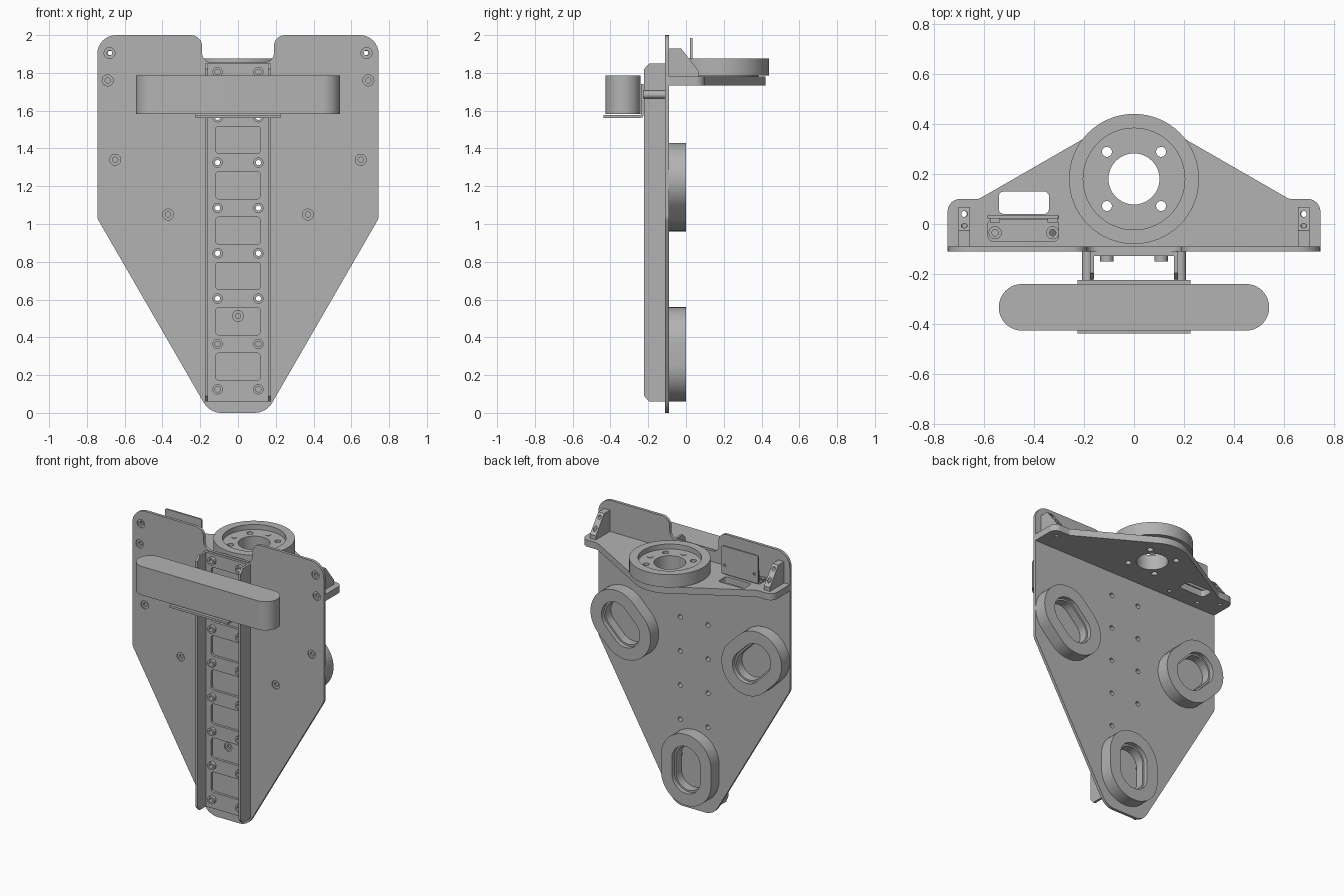
import bpy, bmesh, math
from mathutils import Matrix, Vector

if "Cube" in bpy.data.objects:
    bpy.data.objects.remove(bpy.data.objects["Cube"])

grey = bpy.data.materials.new("machined grey")
grey.use_nodes = True
grey.diffuse_color = (0.45, 0.45, 0.45, 1)
grey.node_tree.nodes["Principled BSDF"].inputs["Base Color"].default_value = (0.45, 0.45, 0.45, 1)
parts = []

# Profile axes: "z" draws in xy, "y" draws in xz, "x" draws in yz
FRAMES = {
    "z": Matrix.Identity(3),
    "y": Matrix(((1, 0, 0), (0, 0, -1), (0, 1, 0))),
    "x": Matrix(((0, 0, 1), (1, 0, 0), (0, 1, 0))),
}


def circle(x, y, r, n=32):
    return [(x + r * math.cos(2 * math.pi * i / n), y + r * math.sin(2 * math.pi * i / n))
            for i in range(n)]


def rounded(corners, n=8):
    """Polygon from (x, y, fillet radius) corners."""
    out = []
    for i, (x, y, r) in enumerate(corners):
        p = Vector((x, y))
        if r == 0:
            out.append((x, y))
            continue
        a = (Vector(corners[i - 1][:2]) - p).normalized()
        b = (Vector(corners[(i + 1) % len(corners)][:2]) - p).normalized()
        half = a.angle(b) / 2
        mid = (a + b).normalized()
        centre = p + mid * (r / math.sin(half))
        start = p + a * (r / math.tan(half)) - centre
        end = p + b * (r / math.tan(half)) - centre
        sweep = start.angle_signed(end)
        for k in range(n + 1):
            t = -sweep * k / n
            c, s = math.cos(t), math.sin(t)
            out.append((centre.x + c * start.x - s * start.y, centre.y + s * start.x + c * start.y))
    return out


def box_loop(x0, x1, y0, y1, r=0.0):
    return rounded([(x0, y0, r), (x1, y0, r), (x1, y1, r), (x0, y1, r)])


def stadium(cx, cy, r, h, angle, n=24):
    """Slot outline, long axis vertical, then turned clockwise by angle."""
    pts = []
    for end in (1, -1):
        for k in range(n + 1):
            t = math.pi * k / n + (0 if end == 1 else math.pi)
            pts.append((r * math.cos(t), r * math.sin(t) + end * h))
    c, s = math.cos(-angle), math.sin(-angle)
    return [(cx + c * x - s * y, cy + s * x + c * y) for x, y in pts]


def extrude(name, loops, lo, hi, axis):
    """Solid from an outline plus holes, spanning lo to hi along the axis."""
    curve = bpy.data.curves.new(name, "CURVE")
    curve.dimensions = "2D"
    curve.fill_mode = "BOTH"
    curve.extrude = (hi - lo) / 2
    for loop in loops:
        spline = curve.splines.new("POLY")
        spline.points.add(len(loop) - 1)
        for point, (x, y) in zip(spline.points, loop):
            point.co = (x, y, 0, 1)
        spline.use_cyclic_u = True
    obj = bpy.data.objects.new(name, curve)
    bpy.context.collection.objects.link(obj)
    bpy.ops.object.select_all(action="DESELECT")
    obj.select_set(True)
    bpy.context.view_layer.objects.active = obj
    bpy.ops.object.convert(target="MESH")
    obj = bpy.context.view_layer.objects.active
    shift = Vector([(lo + hi) / 2 if a == axis else 0 for a in "xyz"])
    bm = bmesh.new()
    bm.from_mesh(obj.data)
    bm.transform(Matrix.Translation(shift) @ FRAMES[axis].to_4x4())
    bmesh.ops.remove_doubles(bm, verts=bm.verts, dist=1e-5)
    bmesh.ops.recalc_face_normals(bm, faces=bm.faces)
    bm.to_mesh(obj.data)
    bm.free()
    obj.data.materials.clear()
    obj.data.materials.append(grey)
    parts.append(obj)
    return obj


def drill(obj, x, y, r, lo, hi, axis):
    cutter = extrude("drill_cutter", [circle(x, y, r, 20)], lo, hi, axis)
    cutter.hide_render = True
    mod = obj.modifiers.new("drill", "BOOLEAN")
    mod.operation = "DIFFERENCE"
    mod.object = cutter
    mod.solver = "EXACT"
    bpy.context.view_layer.objects.active = obj
    bpy.ops.object.modifier_apply(modifier=mod.name)
    parts.remove(cutter)
    bpy.data.objects.remove(cutter)


def mirror_x(half):
    return half + [(-x, y, r) for x, y, r in reversed(half)]


FRONT, BACK = -0.11, -0.09
SIDES = ((1, "left"), (-1, "right"))
rows = [0.125 + 0.24 * i for i in range(8)]
row_holes = [(sx * 0.108, z) for z in rows for sx in (1, -1)]
plate_bolts = [(0, 0.513)] + [(s * x, z) for s in (1, -1) for x, z in
                              ((0.37, 1.05), (0.65, 1.34), (0.69, 1.76), (0.68, 1.905))]

# Main back plate with top notch
outline = rounded(mirror_x([(0.19, 1.855, 0.05), (0.19, 2.0, 0.06), (0.745, 2.0, 0.1),
                            (0.745, 1.03, 0.06), (0.15, 0.0, 0.11)]))
extrude("back_plate", [outline] + [circle(x, z, 0.029) for x, z in plate_bolts]
        + [circle(x, z, 0.016) for x, z in row_holes if z < 1.8], FRONT, BACK, "y")
for x, z in plate_bolts:
    extrude("bolt_seat", [circle(x, z, 0.029), circle(x, z, 0.014, 20)], -0.102, BACK, "y")

# Channel rail: web with pockets, and two side flanges
pockets = [box_loop(-0.12, 0.12, z + 0.048, z + 0.192, 0.02) for z in rows[:-1]]
extrude("rail_web", [box_loop(-0.17, 0.17, 0.06, 1.85)] + pockets
        + [circle(x, z, 0.016) for x, z in row_holes], -0.127, FRONT, "y")
flange = [(FRONT, 0.06), (-0.195, 0.06), (-0.222, 0.09), (-0.222, 1.82), (-0.195, 1.85), (FRONT, 1.85)]
for s, side in SIDES:
    extrude(side + "_rail_flange", [flange], min(s * 0.16, s * 0.176), max(s * 0.16, s * 0.176), "x")
for x, z in row_holes:
    extrude("rail_screw", [circle(x, z, 0.027), circle(x, z, 0.014, 20)], -0.15, -0.125, "y")

# Oval feet on the back, with a stepped bore
for name, x, z, turn in (("lower", 0, 0.31, 0), ("left", 0.51, 1.195, 45), ("right", -0.51, 1.195, -45)):
    turn = math.radians(turn)
    rim = stadium(x, z, 0.195, 0.055, turn)
    extrude(name + "_foot_base", [rim, stadium(x, z, 0.098, 0.055, turn)], BACK, -0.03, "y")
    extrude(name + "_foot_rim", [rim, stadium(x, z, 0.11, 0.055, turn)], -0.03, 0.0, "y")

# Top shelf with rounded nose and bores
CY = 0.18
nose = [(0.24 * math.cos(math.radians(a)), CY + 0.24 * math.sin(math.radians(a)))
        for a in range(60, 121, 4)]
right_edge = rounded([(0, BACK, 0), (0.745, BACK, 0), (0.745, 0.1, 0.05), (0.62, 0.1, 0.03), (0.12, 0.388, 0)])
right_edge = right_edge[1:-1]
shelf = right_edge + nose + [(-x, y) for x, y in reversed(right_edge)]
ring_holes = [circle(0.153 * math.cos(a), CY + 0.153 * math.sin(a), 0.02, 20)
              for a in [math.pi / 4 + k * math.pi / 2 for k in range(4)]]
bore = circle(0, CY, 0.102, 48)
small = [circle(s * 0.68, 0.04, 0.012, 16) for s in (1, -1)]
small += [circle(x, -0.035, 0.013, 16) for x in (-0.555, -0.325)]
window = box_loop(-0.54, -0.34, 0.04, 0.13, 0.02)
extrude("top_shelf", [shelf, bore, window] + ring_holes + small, 1.733, 1.78, "z")

# Round turntable: raised rim and recessed floor
extrude("turntable_rim", [circle(0, CY, 0.26, 64), circle(0, CY, 0.203, 64)], 1.785, 1.875, "z")
extrude("turntable_floor", [circle(0, CY, 0.204, 64), bore] + ring_holes, 1.78, 1.84, "z")
for k in range(4):
    a = k * math.pi / 2
    extrude("turntable_pin", [circle(0.153 * math.cos(a), CY + 0.153 * math.sin(a), 0.02, 20)],
            1.838, 1.843, "z")

# Corner gussets between plate and shelf
for s, side in SIDES:
    x = s * 0.678
    gusset = extrude(side + "_gusset", [[(BACK, 1.78), (0.068, 1.78), (0.068, 1.808), (-0.026, 1.93),
                                         (BACK, 1.93)]], x - 0.023, x + 0.023, "x")
    drill(gusset, x, 1.905, 0.012, -0.2, 0.1, "y")
    drill(gusset, x, 0.04, 0.012, 1.7, 2.0, "z")

# Upright sensor board on a small footed bracket
extrude("board_bracket", [box_loop(-0.585, -0.3, -0.07, 0.02, 0.02)]
        + [circle(x, -0.035, 0.013, 16) for x in (-0.555, -0.325)], 1.78, 1.79, "z")
for x in (-0.555, -0.325):
    extrude("board_bracket_washer", [circle(x, -0.035, 0.026), circle(x, -0.035, 0.013, 16)], 1.79, 1.798, "z")
    extrude("board_bracket_tab", [box_loop(x - 0.02, x + 0.02, 1.785, 1.87)], 0.005, 0.022, "y")
extrude("sensor_board", [box_loop(-0.585, -0.3, 1.79, 1.985, 0.01)]
        + [circle(x, 1.85, 0.009, 12) for x in (-0.555, -0.325)], 0.022, 0.034, "y")

# Front pod, its angled tray and two standoffs
extrude("front_pod", [rounded([(-0.54, -0.426, 0.092), (0.54, -0.426, 0.092),
                               (0.54, -0.24, 0.092), (-0.54, -0.24, 0.092)], 16)], 1.583, 1.785, "z")
extrude("pod_tray", [rounded([(-0.437, 1.56, 0), (-0.224, 1.56, 0.02), (-0.224, 1.74, 0),
                              (-0.239, 1.74, 0), (-0.239, 1.576, 0.005), (-0.437, 1.576, 0)])],
        -0.226, 0.226, "x")
for s, side in SIDES:
    extrude(side + "_tray_standoff", [circle(s * 0.187, 1.685, 0.021)], -0.226, FRONT, "y")

# Smooth curved walls, keep edges sharp
bpy.ops.object.select_all(action="DESELECT")
for obj in parts:
    obj.select_set(True)
bpy.context.view_layer.objects.active = parts[0]
bpy.ops.object.shade_smooth_by_angle(angle=math.radians(30))
